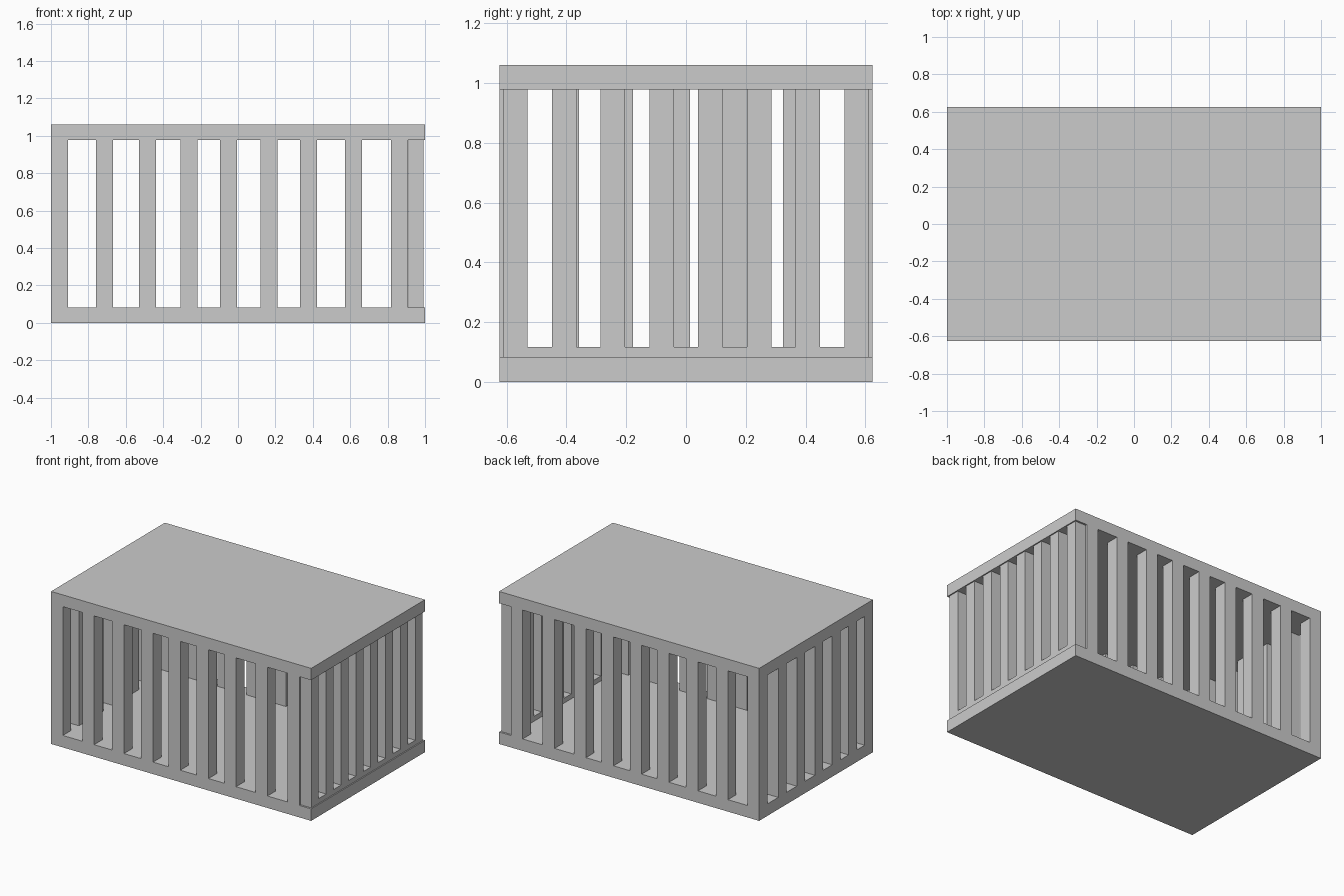
import bpy
import bmesh
from mathutils import Matrix

if "Cube" in bpy.data.objects:
    bpy.data.objects.remove(bpy.data.objects["Cube"])

HALF_X, HALF_Y = 1.0, 0.625
FLOOR_TOP, ROOF_BOTTOM, ROOF_TOP = 0.083, 0.978, 1.06
BAR = 0.091


def boxes(name, spans):
    """One object from boxes given as (x0, x1, y0, y1, z0, z1)."""
    bm = bmesh.new()
    for x0, x1, y0, y1, z0, z1 in spans:
        mat = Matrix.Translation(((x0 + x1) / 2, (y0 + y1) / 2, (z0 + z1) / 2))
        mat = mat @ Matrix.Diagonal((x1 - x0, y1 - y0, z1 - z0, 1))
        bmesh.ops.create_cube(bm, size=1, matrix=mat)
    mesh = bpy.data.meshes.new(name)
    bm.to_mesh(mesh)
    bm.free()
    obj = bpy.data.objects.new(name, mesh)
    bpy.context.collection.objects.link(obj)
    return obj


# Floor and roof slabs
boxes("floor", [(-HALF_X, HALF_X, -HALF_Y, HALF_Y, 0, FLOOR_TOP)])
boxes("roof", [(-HALF_X, HALF_X, -HALF_Y, HALF_Y, ROOF_BOTTOM, ROOF_TOP)])

# Long sides: square bars flush with the slab edges, mirrored front to back
long_x = [-1.0, -0.76, -0.53, -0.307, -0.097, 0.12, 0.332, 0.573, 0.818]
bars = boxes("long_side_bars", [(x, x + BAR, -HALF_Y, -HALF_Y + BAR, FLOOR_TOP, ROOF_BOTTOM)
                                for x in long_x])
mirror = bars.modifiers.new("Mirror", "MIRROR")
mirror.use_axis = (False, True, False)

# Left end: bars between the two corner posts
left_y = [-0.449, -0.269, -0.078, 0.12, 0.324]
boxes("left_end_bars", [(-HALF_X, -HALF_X + BAR, y, y + BAR, FLOOR_TOP, ROOF_BOTTOM)
                        for y in left_y])

# Right end: slightly recessed gate with eight bars on a low sill
GATE = 0.0815
gate_x0, gate_x1, gate_y = 0.911, 0.992, 0.612
pitch = (2 * gate_y - GATE) / 7
boxes("gate_bars", [(gate_x0, gate_x1, -gate_y + i * pitch, -gate_y + i * pitch + GATE,
                     FLOOR_TOP, ROOF_BOTTOM) for i in range(8)])
boxes("gate_sill", [(gate_x0, gate_x1, -gate_y + i * pitch + GATE, -gate_y + (i + 1) * pitch,
                     FLOOR_TOP, 0.117) for i in range(7)])
